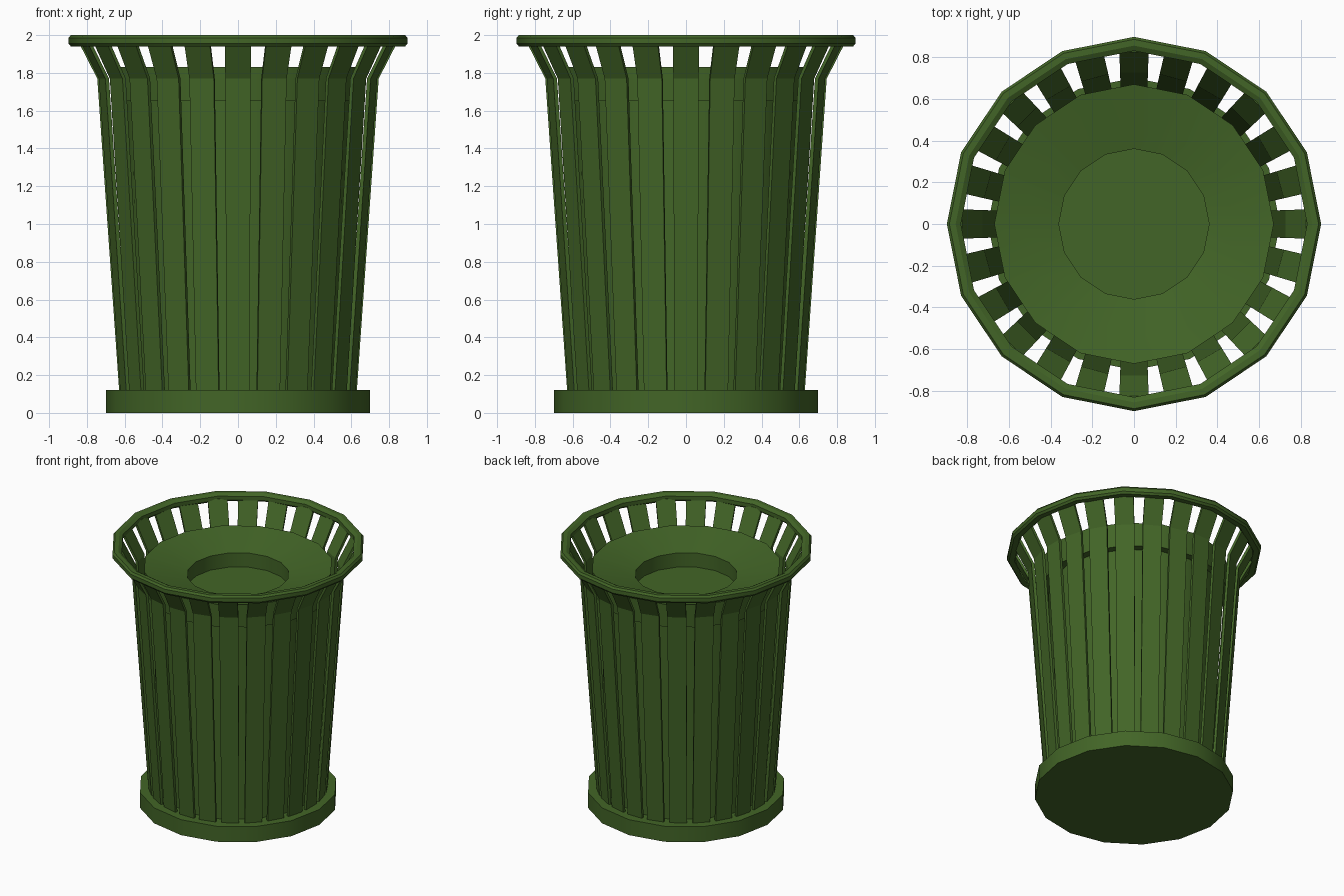
import bpy, bmesh
from math import pi, cos, sin, radians

if "Cube" in bpy.data.objects:
    bpy.data.objects.remove(bpy.data.objects["Cube"])

SIDES = 16
SLATS = 24

green = bpy.data.materials.new("green_paint")
green.diffuse_color = (0.055, 0.13, 0.02, 1)
green.use_nodes = True
green.node_tree.nodes["Principled BSDF"].inputs["Base Color"].default_value = green.diffuse_color


def finish(name, bm, smooth=None):
    bmesh.ops.recalc_face_normals(bm, faces=bm.faces)
    mesh = bpy.data.meshes.new(name)
    bm.to_mesh(mesh)
    bm.free()
    mesh.materials.append(green)
    ob = bpy.data.objects.new(name, mesh)
    bpy.context.collection.objects.link(ob)
    if smooth:
        bpy.ops.object.select_all(action='DESELECT')
        ob.select_set(True)
        bpy.context.view_layer.objects.active = ob
        bpy.ops.object.shade_smooth_by_angle(angle=radians(smooth))
    return ob


def lathe(name, profile, closed=False, caps=False, smooth=30):
    """Spin an (r, z) profile around z; optionally close the loop or cap both ends."""
    bm = bmesh.new()
    rings = [[bm.verts.new((r * cos(2 * pi * i / SIDES), r * sin(2 * pi * i / SIDES), z))
              for i in range(SIDES)] for r, z in profile]
    pairs = list(zip(rings, rings[1:]))
    if closed:
        pairs.append((rings[-1], rings[0]))
    for a, b in pairs:
        for i in range(SIDES):
            j = (i + 1) % SIDES
            bm.faces.new((a[i], a[j], b[j], b[i]))
    if caps:
        bm.faces.new(rings[0])
        bm.faces.new(rings[-1])
    return finish(name, bm, smooth)


# Base plinth
lathe("base", [(0.70, 0), (0.70, 0.12)], caps=True)

# Inner bin with closed top
lathe("inner_bin", [(0.575, 0.10), (0.605, 1.65)], caps=True)

# Funnel lid with a round opening
lathe("lid", [(0.66, 1.65), (0.67, 1.83), (0.36, 1.76), (0.36, 1.65)], closed=True)

# Top rim
lathe("rim", [(0.845, 1.94), (0.885, 1.94), (0.897, 1.955), (0.897, 1.985),
              (0.885, 2.0), (0.855, 2.0), (0.83, 1.985), (0.83, 1.955)], closed=True)

# Flared slats: (outer radius, z, half width)
path = [(0.628, 0.10, 0.062), (0.745, 1.77, 0.067), (0.845, 1.965, 0.07)]
thick = 0.02
bm = bmesh.new()
for k in range(SLATS):
    a = 2 * pi * k / SLATS
    loops = []
    for r, z, w in path:
        corners = [(r, -w), (r, w), (r - thick, w), (r - thick, -w)]
        loops.append([bm.verts.new((x * cos(a) - y * sin(a), x * sin(a) + y * cos(a), z))
                      for x, y in corners])
    for p, q in zip(loops, loops[1:]):
        for i in range(4):
            j = (i + 1) % 4
            bm.faces.new((p[i], p[j], q[j], q[i]))
    bm.faces.new(loops[0])
    bm.faces.new(loops[-1])
finish("slats", bm)
